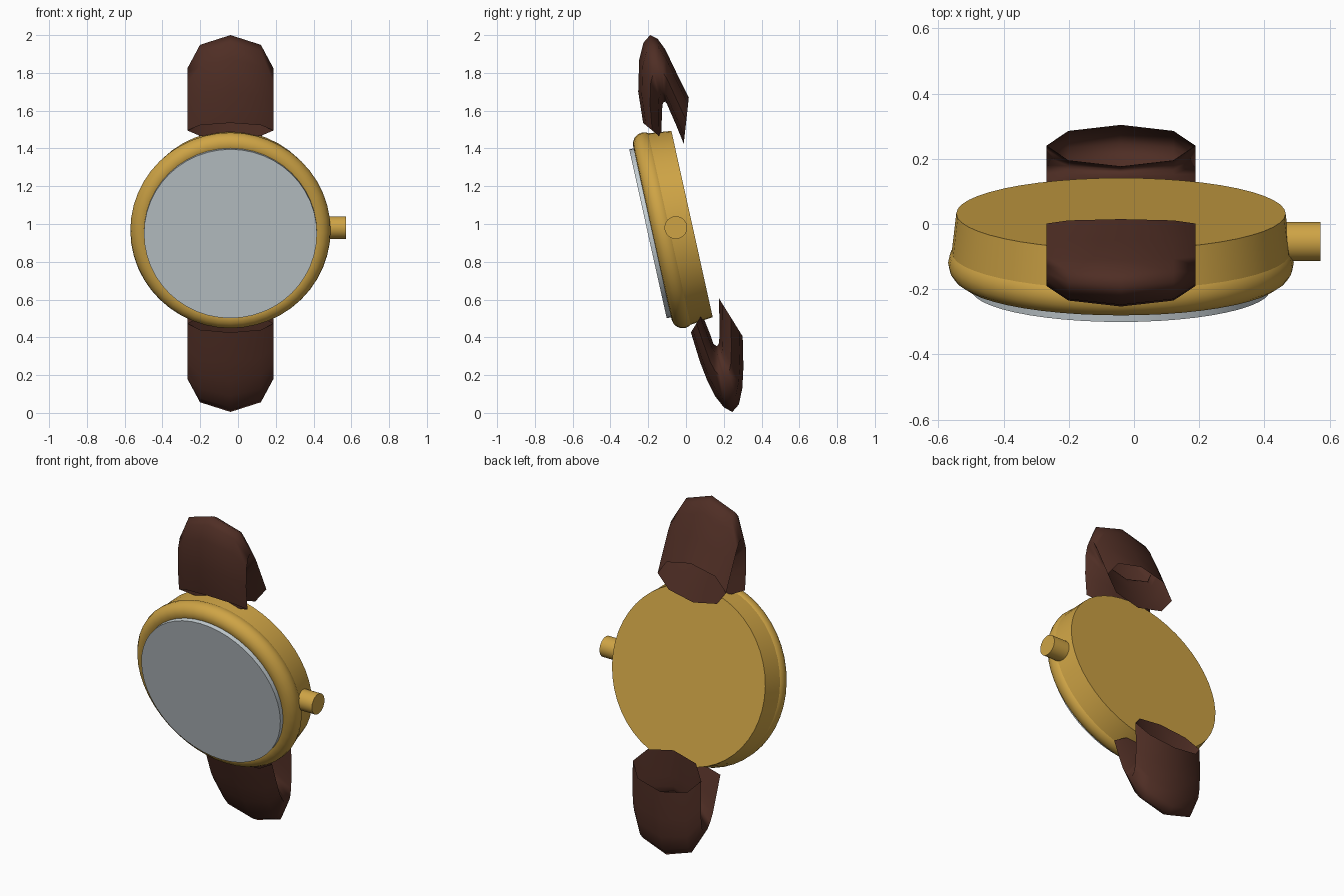
import bpy, bmesh
from math import cos, sin, pi, radians
from mathutils import Matrix, Vector

cube = bpy.data.objects.get("Cube")
if cube:
    bpy.data.objects.remove(cube)


def material(name, rgb):
    m = bpy.data.materials.new(name)
    m.use_nodes = True
    m.diffuse_color = (*rgb, 1)
    m.node_tree.nodes["Principled BSDF"].inputs["Base Color"].default_value = (*rgb, 1)
    return m


gold = material("gold", (0.62, 0.37, 0.06))
leather = material("brown leather", (0.078, 0.027, 0.018))
glass = material("pale glass", (0.56, 0.62, 0.65))

# The watch head leans forward; local z runs from case back to glass
CENTRE_X = -0.04
HEAD = Matrix.Translation((CENTRE_X, 0.032, 1.0)) @ Matrix.Rotation(radians(102.5), 4, 'X')


def finish(name, bm, mat, angle, matrix=Matrix()):
    bmesh.ops.recalc_face_normals(bm, faces=bm.faces)
    mesh = bpy.data.meshes.new(name)
    bm.to_mesh(mesh)
    bm.free()
    mesh.materials.append(mat)
    mesh.transform(matrix)
    ob = bpy.data.objects.new(name, mesh)
    bpy.context.collection.objects.link(ob)
    bpy.ops.object.select_all(action='DESELECT')
    ob.select_set(True)
    bpy.context.view_layer.objects.active = ob
    bpy.ops.object.shade_smooth_by_angle(angle=radians(angle))
    return ob


def loft(bm, rings, closed=False):
    """Join rings of vertices with quads."""
    loops = [[bm.verts.new(p) for p in ring] for ring in rings]
    pairs = list(zip(loops, loops[1:])) + ([(loops[-1], loops[0])] if closed else [])
    for a, b in pairs:
        for i in range(len(a)):
            j = (i + 1) % len(a)
            bm.faces.new((a[i], a[j], b[j], b[i]))
    return loops


def turned(name, profile, mat, matrix, segments=48, closed=False):
    """Turn (radius, height) points around local z; open profiles get end caps."""
    bm = bmesh.new()
    turns = [2 * pi * i / segments for i in range(segments)]
    loops = loft(bm, [[(r * cos(t), r * sin(t), h) for t in turns] for r, h in profile], closed)
    if not closed:
        bm.faces.new(loops[0])
        bm.faces.new(loops[-1])
    return finish(name, bm, mat, 40, matrix)


def strap(name, spans):
    """Flattened eight-sided open tube; each span is outer y, z and inner y, z."""
    bm = bmesh.new()
    rings = []
    for oy, oz, iy, iz in spans:
        outer, inner = Vector((0, oy, oz)), Vector((0, iy, iz))
        mid, half = (outer + inner) / 2, (outer - inner) / 2
        rings.append([mid + half * sin(k * pi / 4) + Vector((CENTRE_X + 0.228 * cos(k * pi / 4), 0, 0))
                      for k in range(8)])
    loft(bm, rings)
    return finish(name, bm, leather, 80)


# Watch head
turned("case", [(0.505, 0), (0.52, 0.13), (0.47, 0.2)], gold, HEAD)
tube = [2 * pi * i / 16 for i in range(16)]
turned("bezel", [(0.47 + 0.06 * cos(t), 0.155 + 0.06 * sin(t)) for t in tube], gold, HEAD, closed=True)
turned("glass", [(0.458, 0.19), (0.458, 0.239)], glass, HEAD)

# Winding crown on the side
CROWN = HEAD @ Matrix.Translation((0.46, 0, 0.088)) @ Matrix.Rotation(pi / 2, 4, 'Y')
turned("crown", [(0.06, 0), (0.06, 0.152)], gold, CROWN, segments=32)

# Hooked strap ends
strap("upper_strap", [
    (-0.227, 1.535, -0.13, 1.455), (-0.253, 1.70, -0.128, 1.57), (-0.248, 1.87, -0.125, 1.63),
    (-0.225, 1.96, -0.118, 1.645), (-0.19, 2.0, -0.11, 1.648), (-0.15, 1.98, -0.102, 1.638),
    (-0.11, 1.925, -0.09, 1.61), (-0.05, 1.80, -0.055, 1.53), (0.015, 1.67, -0.012, 1.425)])
strap("lower_strap", [
    (0.026, 0.426, 0.085, 0.522), (0.074, 0.27, 0.13, 0.41), (0.113, 0.17, 0.143, 0.37),
    (0.153, 0.09, 0.152, 0.36), (0.20, 0.03, 0.16, 0.355), (0.245, 0.005, 0.167, 0.356),
    (0.28, 0.045, 0.173, 0.365), (0.298, 0.13, 0.176, 0.39), (0.304, 0.24, 0.177, 0.45),
    (0.30, 0.405, 0.175, 0.606)])
